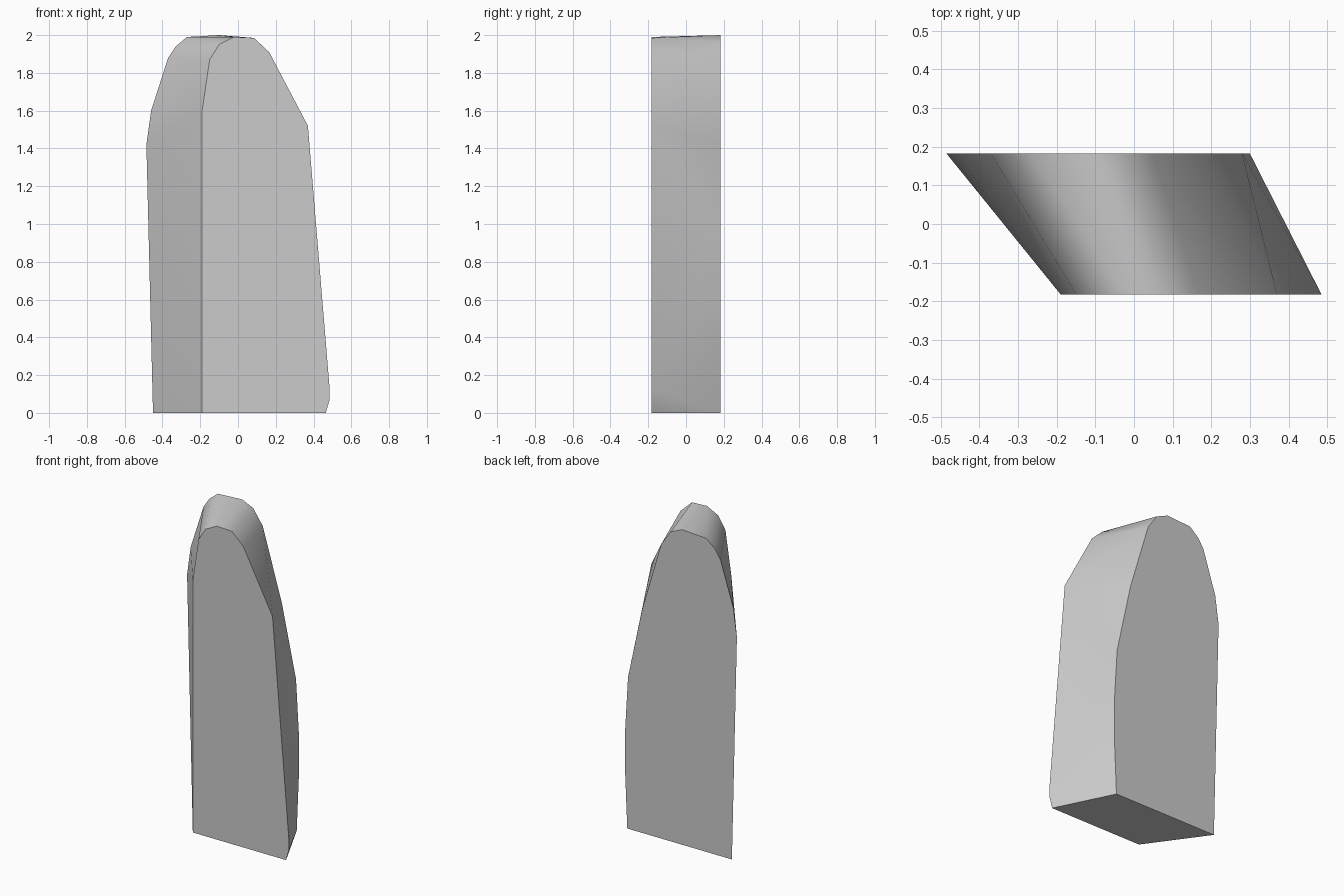
import bpy
import bmesh
import math

cube = bpy.data.objects.get("Cube")
if cube:
    bpy.data.objects.remove(cube, do_unlink=True)

HALF_DEPTH = 0.182

# Outlines as (x, z), from the bottom left corner over the top to the bottom right
front = [(-.19, 0), (-.19, 1.6), (-.15, 1.87), (-.1, 1.95), (-.02, 1.99),
         (.085, 1.985), (.165, 1.91), (.37, 1.52), (.485, .13), (.485, .07), (.465, 0)]
back = [(-.45, 0), (-.485, 1.42), (-.46, 1.6), (-.37, 1.88), (-.33, 1.94),
        (-.27, 1.99), (-.1, 2), (-.02, 1.965), (.046, 1.87), (.18, 1.42),
        (.28, .96), (.3, .62), (.3, .35), (.285, 0)]

# Rungs joining a front point to a back point
rungs = [(0, 0), (1, 1), (1, 2), (2, 3), (3, 4), (4, 5), (5, 6), (5, 7),
         (6, 8), (7, 9), (7, 10), (8, 11), (8, 12), (9, 13), (10, 13)]

stone_grey = bpy.data.materials.new("stone_grey")
stone_grey.use_nodes = True
colour = (0.6, 0.6, 0.6, 1)
stone_grey.diffuse_color = colour
stone_grey.node_tree.nodes["Principled BSDF"].inputs["Base Color"].default_value = colour

bm = bmesh.new()
f = [bm.verts.new((x, -HALF_DEPTH, z)) for x, z in front]
b = [bm.verts.new((x, HALF_DEPTH, z)) for x, z in back]

# Flat front and back faces
bm.faces.new(f)
bm.faces.new(b)

# Slanted wrap between the outlines, then the base
for (f0, b0), (f1, b1) in zip(rungs, rungs[1:] + rungs[:1]):
    corners = list(dict.fromkeys([f[f0], f[f1], b[b1], b[b0]]))
    bm.faces.new(corners)

# Split the twisted side quads and leave the flat caps whole
bmesh.ops.triangulate(bm, faces=[p for p in bm.faces if len(p.verts) == 4])
bmesh.ops.recalc_face_normals(bm, faces=bm.faces[:])

mesh = bpy.data.meshes.new("standing_stone")
bm.to_mesh(mesh)
bm.free()
mesh.materials.append(stone_grey)
stone = bpy.data.objects.new("standing_stone", mesh)
bpy.context.collection.objects.link(stone)

# Soft sides with crisp rims
bpy.ops.object.select_all(action="DESELECT")
stone.select_set(True)
bpy.context.view_layer.objects.active = stone
bpy.ops.object.shade_smooth_by_angle(angle=math.radians(45))
